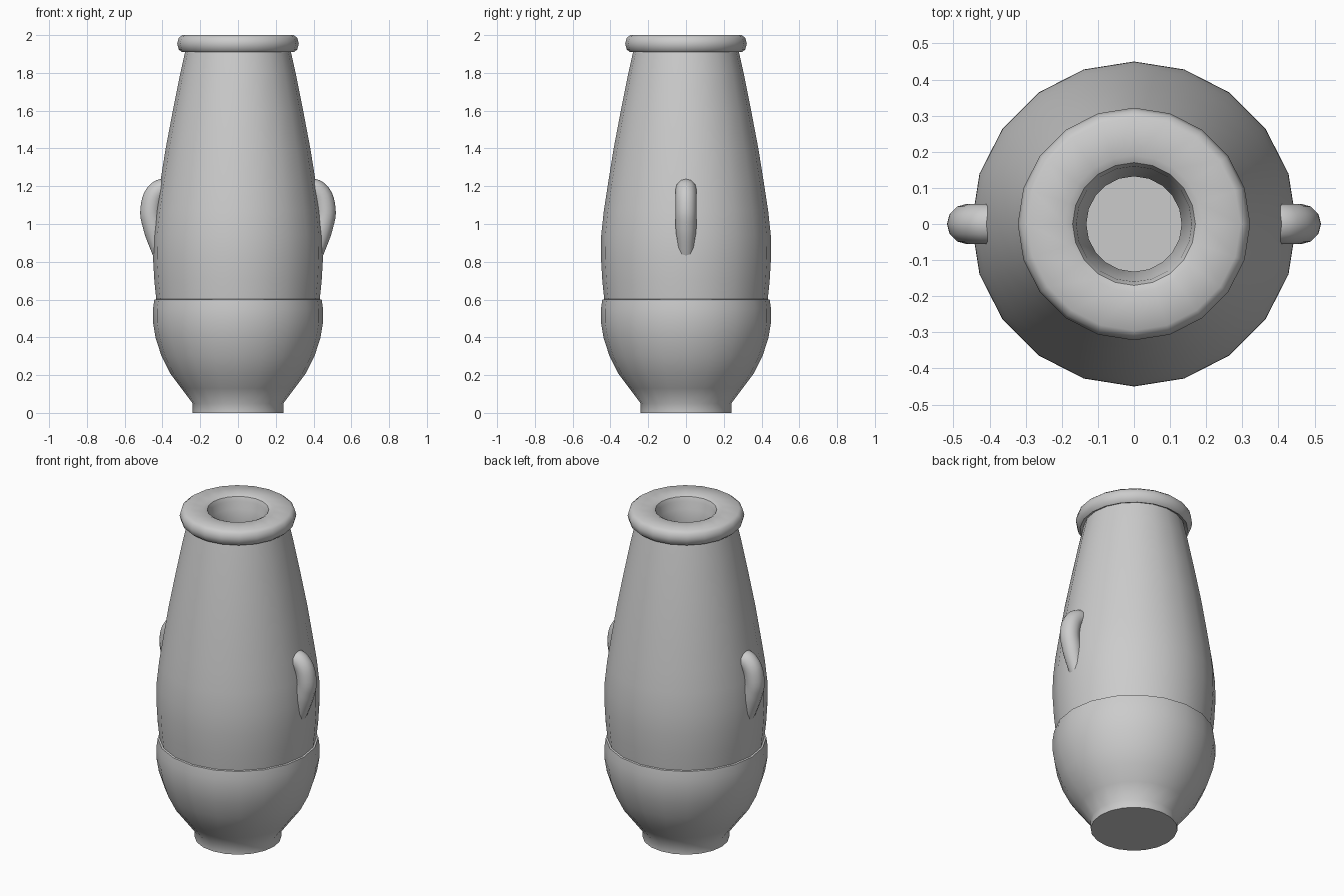
import bpy, bmesh, math

if "Cube" in bpy.data.objects:
    bpy.data.objects.remove(bpy.data.objects["Cube"])

SIDES = 20


def lathe(name, profile):
    """Revolve a closed (radius, z) profile around z; zero radius is a pole."""
    bm = bmesh.new()
    rings = []
    for r, z in profile:
        if r == 0:
            rings.append([bm.verts.new((0, 0, z))] * SIDES)
        else:
            rings.append([bm.verts.new((r * math.cos(a), r * math.sin(a), z))
                          for a in (math.tau * i / SIDES for i in range(SIDES))])
    for low, high in zip(rings, rings[1:]):
        for i in range(SIDES):
            j = (i + 1) % SIDES
            bm.faces.new(dict.fromkeys((low[i], low[j], high[j], high[i])))
    bmesh.ops.recalc_face_normals(bm, faces=bm.faces)
    mesh = bpy.data.meshes.new(name)
    bm.to_mesh(mesh)
    bm.free()
    ob = bpy.data.objects.new(name, mesh)
    bpy.context.collection.objects.link(ob)
    return ob


def smooth(ob, angle):
    bpy.ops.object.select_all(action='DESELECT')
    ob.select_set(True)
    bpy.context.view_layer.objects.active = ob
    bpy.ops.object.shade_smooth_by_angle(angle=math.radians(angle))


# Vase: foot, bulb, shoulder ledge, tapering neck, rounded rim, thick inner wall
foot_and_bulb = [(0, 0), (0.24, 0), (0.24, 0.05), (0.30, 0.13), (0.36, 0.21),
                 (0.405, 0.30), (0.437, 0.40), (0.45, 0.48), (0.45, 0.55), (0.443, 0.60)]
upper_body = [(0.433, 0.602), (0.443, 0.70), (0.45, 0.82), (0.449, 0.94), (0.435, 1.07),
              (0.415, 1.20), (0.383, 1.40), (0.345, 1.60), (0.305, 1.80), (0.278, 1.92)]
rim = [(0.298, 1.91), (0.314, 1.925), (0.322, 1.955), (0.314, 1.985), (0.295, 2.0),
       (0.19, 2.0), (0.17, 1.99), (0.16, 1.965)]
inside = [(0.155, 1.92), (0.132, 1.86), (0.165, 1.75), (0.20, 1.60), (0.235, 1.40),
          (0.265, 1.20), (0.30, 0.92), (0.295, 0.55), (0.25, 0.36), (0.14, 0.15), (0, 0.15)]
smooth(lathe("vase_body", foot_and_bulb + upper_body + rim + inside), 40)

# Lug handles: tapered tubes half sunk into the sides (x, z, thickness)
path = [(0.37, 1.185, 1), (0.42, 1.175, 1), (0.461, 1.08, 1),
        (0.447, 0.98, 0.98), (0.42, 0.88, 0.82), (0.38, 0.77, 0.65)]
for side, name in ((1, "right_handle"), (-1, "left_handle")):
    curve = bpy.data.curves.new(name, 'CURVE')
    curve.dimensions = '3D'
    curve.bevel_depth = 0.056
    curve.bevel_resolution = 4
    curve.use_fill_caps = True
    spline = curve.splines.new('BEZIER')
    spline.resolution_u = 5
    spline.bezier_points.add(len(path) - 1)
    for point, (x, z, thickness) in zip(spline.bezier_points, path):
        point.co = (side * x, 0, z)
        point.radius = thickness
        point.handle_left_type = point.handle_right_type = 'AUTO'
    handle = bpy.data.objects.new(name, curve)
    bpy.context.collection.objects.link(handle)
    bpy.ops.object.select_all(action='DESELECT')
    handle.select_set(True)
    bpy.context.view_layer.objects.active = handle
    bpy.ops.object.convert(target='MESH')
    smooth(bpy.context.view_layer.objects.active, 60)
